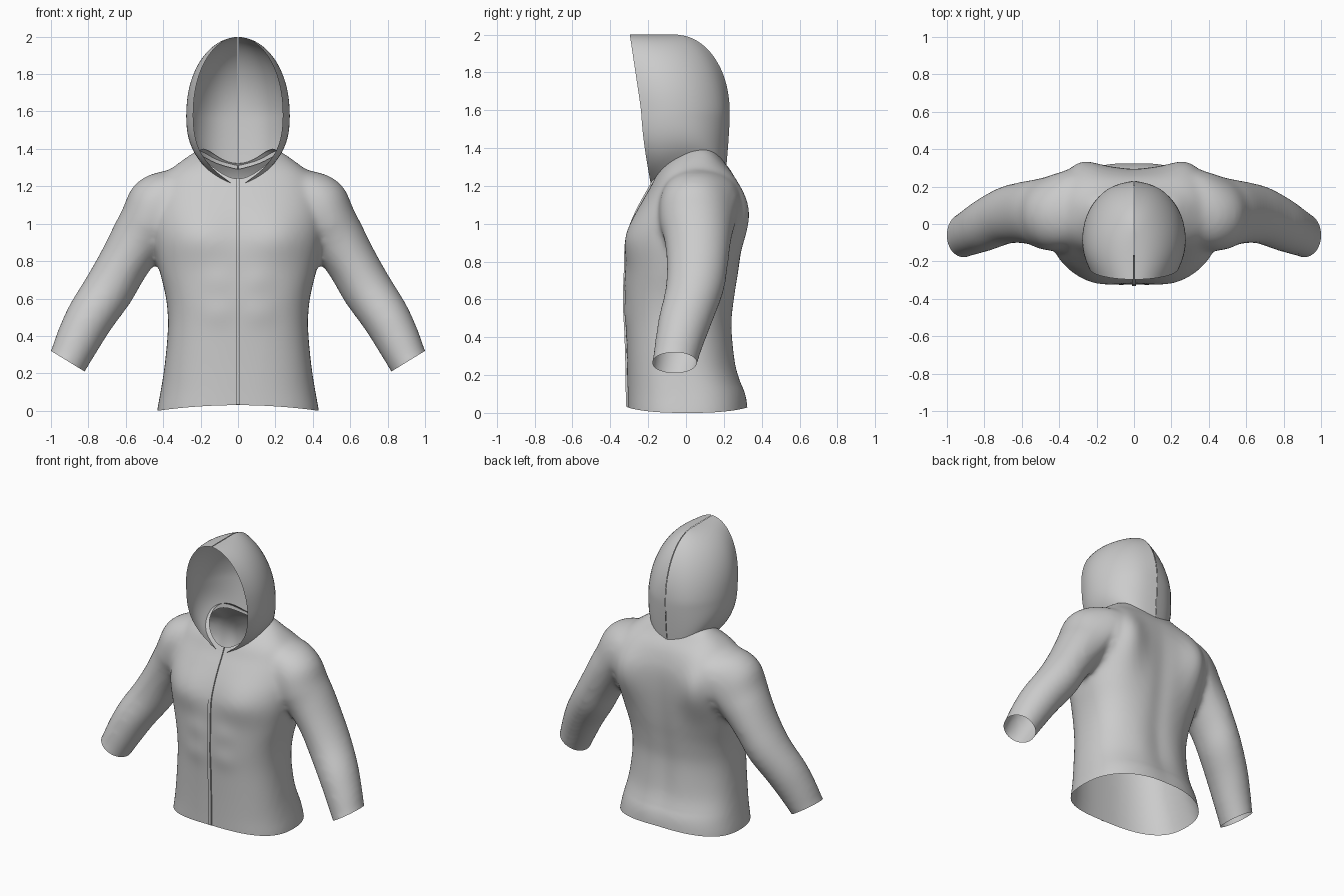
import bpy, bmesh, math
from mathutils import Vector
from mathutils.bvhtree import BVHTree

cube = bpy.data.objects.get("Cube")
if cube:
    bpy.data.objects.remove(cube)

fabric = bpy.data.materials.new("grey fabric")
fabric.use_nodes = True
GREY = (0.6, 0.6, 0.6, 1)
fabric.diffuse_color = GREY
fabric.node_tree.nodes["Principled BSDF"].inputs["Base Color"].default_value = GREY


def make_object(name, bm):
    mesh = bpy.data.meshes.new(name)
    bm.to_mesh(mesh)
    bm.free()
    mesh.materials.append(fabric)
    ob = bpy.data.objects.new(name, mesh)
    bpy.context.collection.objects.link(ob)
    return ob


def shade_smooth(ob, angle=50):
    bpy.ops.object.select_all(action="DESELECT")
    ob.select_set(True)
    bpy.context.view_layer.objects.active = ob
    bpy.ops.object.shade_smooth_by_angle(angle=math.radians(angle))


def smooth_rows(rows, steps=5):
    """Rows of numbers with a smooth curve run through each column."""
    result = []
    for i in range(len(rows) - 1):
        around = [rows[max(0, min(len(rows) - 1, i + k))] for k in (-1, 0, 1, 2)]
        for s in range(steps):
            t = s / steps
            result.append([b + t / 2 * (c - a + t * (2 * a - 5 * b + 4 * c - d
                                                     + t * (3 * (b - c) + d - a)))
                           for a, b, c, d in zip(*around)])
    return result + [rows[-1]]


def loft(bm, rings):
    """Closed solid through rings of points."""
    rows = [[bm.verts.new(p) for p in ring] for ring in rings]
    n = len(rows[0])
    for a, b in zip(rows, rows[1:]):
        for i in range(n):
            j = (i + 1) % n
            bm.faces.new((a[i], a[j], b[j], b[i]))
    bm.faces.new(rows[0][::-1])
    bm.faces.new(rows[-1])


def superellipse(angle, power):
    c, s = math.cos(angle), math.sin(angle)
    return (math.copysign(abs(c) ** (2 / power), c),
            math.copysign(abs(s) ** (2 / power), s))


ANGLES = [math.tau * i / 48 for i in range(48)]


def torso_ring(z, half, front, back):
    mid, depth = (front + back) / 2, (back - front) / 2
    points = [superellipse(a, 2.5) for a in ANGLES]
    return [(half * c, mid + depth * s, z) for c, s in points]


def arm_ring(side, x, y, z, across, depth):
    return [(side * (x + .85 * across * math.cos(a)), y + depth * math.sin(a),
             z + .52 * across * math.cos(a)) for a in ANGLES]


# Torso: height, half width, front, back
TORSO = [(-.1, .44, -.31, .33), (0, .433, -.31, .325), (.1, .415, -.31, .31),
         (.25, .392, -.312, .257), (.45, .375, -.318, .24), (.6, .385, -.324, .257),
         (.75, .42, -.318, .28), (.9, .45, -.31, .295), (1.02, .46, -.275, .3),
         (1.12, .45, -.23, .295), (1.2, .43, -.185, .275), (1.27, .385, -.15, .245),
         (1.33, .31, -.1, .2), (1.38, .24, -.03, .165), (1.41, .18, 0, .13)]
# Arm: centre x, y, z, half width across, half depth
ARM = [(.24, .06, 1.25, .07, .09), (.3, .06, 1.225, .11, .14), (.365, .05, 1.175, .15, .17),
       (.425, .045, 1.1, .17, .185), (.48, .05, 1, .16, .185), (.53, .06, .92, .152, .175),
       (.61, .06, .79, .138, .163), (.69, .045, .65, .137, .155), (.79, 0, .5, .13, .145),
       (.86, -.035, .37, .12, .13), (.91, -.06, .265, .108, .12), (.95, -.08, .19, .106, .12)]

bm = bmesh.new()
loft(bm, [torso_ring(*row) for row in smooth_rows(TORSO)])
for side in (-1, 1):
    loft(bm, [arm_ring(side, *row) for row in smooth_rows(ARM)])
bmesh.ops.recalc_face_normals(bm, faces=bm.faces)
body = make_object("jacket_body", bm)

# Fuse torso and arms into one soft skin
fuse = body.modifiers.new("fuse", "REMESH")
fuse.mode = "VOXEL"
fuse.voxel_size = .016
soften = body.modifiers.new("soften", "SMOOTH")
soften.factor = .5
soften.iterations = 20
bpy.context.view_layer.update()
graph = bpy.context.evaluated_depsgraph_get()
skin = bpy.data.meshes.new_from_object(body.evaluated_get(graph))
body.modifiers.clear()


# Open the hem and cuffs
def trim(point, normal):
    bmesh.ops.bisect_plane(bm, geom=bm.verts[:] + bm.edges[:] + bm.faces[:],
                           plane_co=point, plane_no=normal, clear_outer=True)


bm = bmesh.new()
bm.from_mesh(skin)
trim((0, 0, 0), (0, 0, -1))
for side in (-1, 1):
    trim((side * .91, 0, .265), (side * .52, 0, -.85))
for v in bm.verts:
    if v.co.z < .15 and abs(v.co.x) < .45:
        v.co.z += .03 * (1 - v.co.z / .15) * max(0, 1 - (v.co.x / .43) ** 2)

# Soft muscle swells: x, z, spread x, spread z, height
FRONT = [(.22, .95, .12, .1, .03), (.11, .7, .06, .05, .007), (.11, .52, .06, .05, .007)]
BACK = [(.31, 1.05, .1, .16, .075), (.14, .3, .08, .15, .01), (0, .7, .05, .3, -.01)]
bm.normal_update()
for v, facing in [(v, v.normal.y) for v in bm.verts]:
    for x, z, wide, tall, height in FRONT if facing < 0 else BACK:
        away = ((abs(v.co.x) - x) / wide) ** 2 + ((v.co.z - z) / tall) ** 2
        v.co.y += height * facing * math.exp(-away / 2)
surface = BVHTree.FromBMesh(bm)

# Open the neck and round its edge
NECK_Y = .02


def neck_radius(p):
    return math.hypot(p.x / .2, (p.y - NECK_Y) / .185)


hole = [f for f in bm.faces
        if f.calc_center_median().z > 1.15 and neck_radius(f.calc_center_median()) < 1]
bmesh.ops.delete(bm, geom=hole, context="FACES")
for v in bm.verts:
    if v.is_boundary and v.co.z > 1.1:
        r = neck_radius(v.co)
        v.co.x /= r
        v.co.y = NECK_Y + (v.co.y - NECK_Y) / r
        v.co.z = surface.ray_cast(Vector((v.co.x, v.co.y, TORSO[-1][0] + 1)),
                                  Vector((0, 0, -1)))[0].z
bm.to_mesh(body.data)
bm.free()
shade_smooth(body, 70)

# Front zip strip laid along the body
bm = bmesh.new()
previous = None
steps = 60
for i in range(steps + 1):
    z = .034 + 1.21 * i / steps
    y = surface.ray_cast(Vector((.001, -1, z)), Vector((0, 1, 0)))[0].y
    row = [bm.verts.new((x, y + d, z))
           for x, d in ((-.012, 0), (-.011, -.009), (.011, -.009), (.012, 0))]
    if previous:
        for a, b, c, d in zip(previous, previous[1:], row[1:], row):
            bm.faces.new((a, b, c, d))
    previous = row
shade_smooth(make_object("front_zip", bm), 30)

# Hood columns from back seam to rim: middle x, y; bottom x, y, z; crest y
SEAM = .0015
HOOD = [(SEAM, .232, SEAM, .212, 1.29, -.05), (.14, .207, .125, .192, 1.32, -.07),
        (.25, .08, .2, .12, 1.37, -.12), (.284, -.07, .225, 0, 1.365, -.18),
        (.27, -.17, .165, -.135, 1.275, -.24), (.24, -.237, .035, -.187, 1.215, -.297)]
MIDDLE, TOP = 1.6, 2.0
bm = bmesh.new()
columns = []
for k, (xm, ym, xb, yb, zb, crest) in enumerate(HOOD):
    straight = k / (len(HOOD) - 1)
    points = []
    for i in range(6, 0, -1):
        s = i / 6
        points.append((xm + (xb - xm) * s ** 3, ym + (yb - ym) * s ** 1.5,
                       MIDDLE + (zb - MIDDLE) * s))
    for i in range(9):
        a = math.pi / 2 * i / 8
        lean = straight * math.sin(a) + (1 - straight) * (1 - math.cos(a))
        points.append((max(SEAM, xm * math.cos(a)), ym + (crest - ym) * lean,
                       MIDDLE + (TOP - MIDDLE) * math.sin(a)))
    columns.append([bm.verts.new(p) for p in points])
for a, b in zip(columns, columns[1:]):
    for i in range(len(a) - 1):
        bm.faces.new((a[i], b[i], b[i + 1], a[i + 1]))
bmesh.ops.recalc_face_normals(bm, faces=bm.faces)
hood = make_object("hood", bm)
shade_smooth(hood, 80)
mirror = hood.modifiers.new("other half", "MIRROR")
mirror.use_mirror_merge = False
rounding = hood.modifiers.new("rounding", "SUBSURF")
rounding.levels = rounding.render_levels = 2
rounding.boundary_smooth = "PRESERVE_CORNERS"
